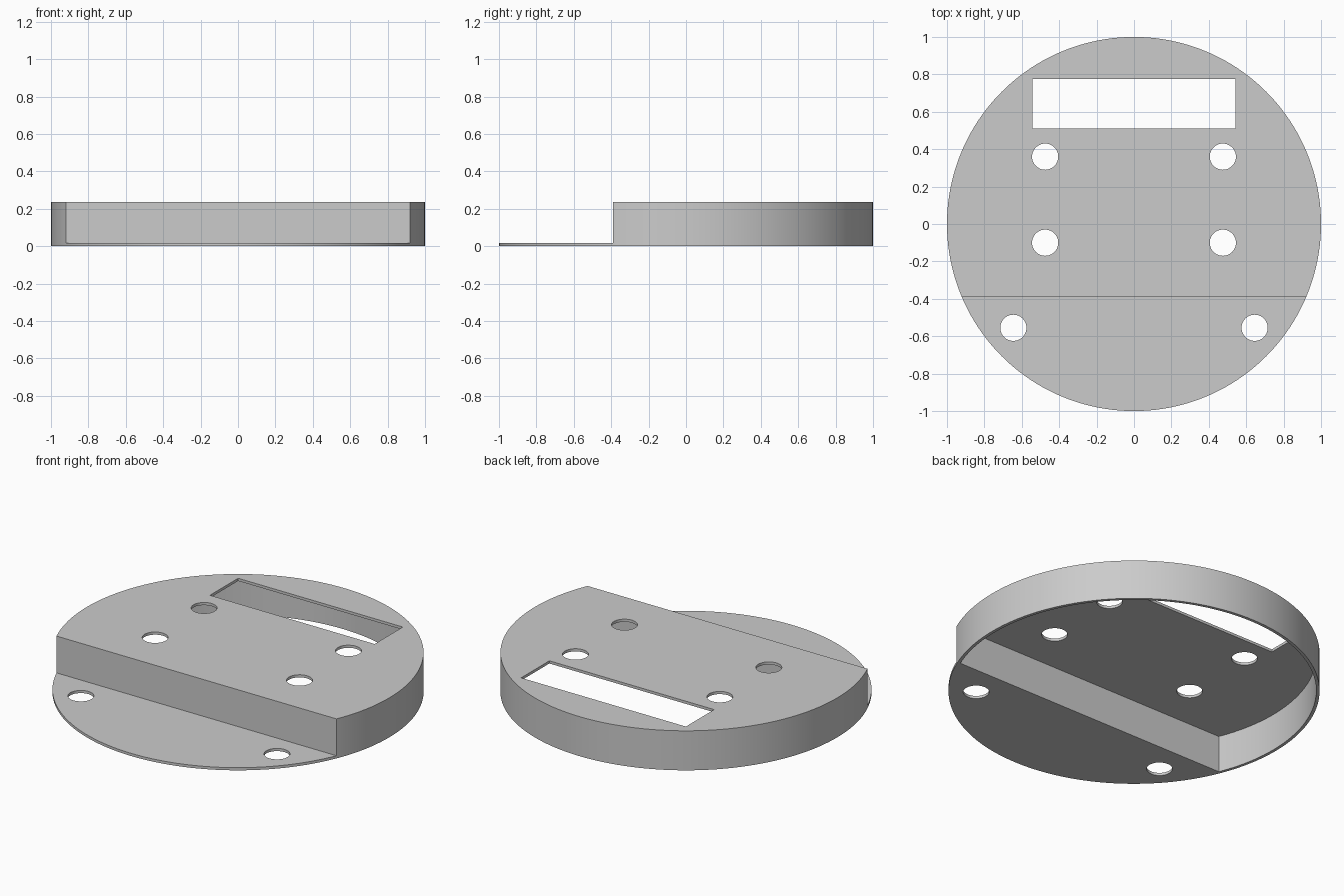
import bpy, bmesh, math

if "Cube" in bpy.data.objects:
    bpy.data.objects.remove(bpy.data.objects["Cube"], do_unlink=True)

HEIGHT, SHEET, RIM = 0.235, 0.016, 0.018
STEP_Y = -0.39

grey = bpy.data.materials.new("plain grey")
grey.use_nodes = True
grey.diffuse_color = (0.6, 0.6, 0.6, 1)
grey.node_tree.nodes["Principled BSDF"].inputs["Base Color"].default_value = (0.6, 0.6, 0.6, 1)


def circle(radius, sides, cx=0, cy=0):
    return [(cx + radius * math.cos(math.tau * i / sides),
             cy + radius * math.sin(math.tau * i / sides)) for i in range(sides)]


def box(x0, x1, y0, y1):
    return [(x0, y0), (x1, y0), (x1, y1), (x0, y1)]


def segment(radius, y_cut, steps=128):
    """Disc outline with the front cut off along a straight chord."""
    start = math.asin(y_cut / radius)
    sweep = math.pi - 2 * start
    return [(radius * math.cos(start + sweep * i / steps),
             radius * math.sin(start + sweep * i / steps)) for i in range(steps + 1)]


def prism(name, outline, z0, z1):
    bm = bmesh.new()
    face = bm.faces.new([bm.verts.new((x, y, z0)) for x, y in outline])
    top = bmesh.ops.extrude_face_region(bm, geom=[face])["geom"]
    bmesh.ops.translate(bm, vec=(0, 0, z1 - z0),
                        verts=[g for g in top if isinstance(g, bmesh.types.BMVert)])
    bmesh.ops.recalc_face_normals(bm, faces=bm.faces)
    mesh = bpy.data.meshes.new(name)
    bm.to_mesh(mesh)
    bm.free()
    mesh.materials.append(grey)
    obj = bpy.data.objects.new(name, mesh)
    bpy.context.collection.objects.link(obj)
    return obj


# Stepped round cover, cut from a solid disc
cover = prism("round_cover", circle(1, 160), 0, HEIGHT)

cutters = [
    # Lowered front ledge
    prism("ledge_cutter", box(-1.2, 1.2, -1.2, STEP_Y), SHEET, HEIGHT + 0.2),
    # Hollow underside, open at the bottom
    prism("hollow_cutter", segment(1 - RIM, STEP_Y + RIM), -0.2, HEIGHT - SHEET),
    # Rectangular slot at the back
    prism("slot_cutter", box(-0.542, 0.542, 0.51, 0.775), HEIGHT - 0.1, HEIGHT + 0.2),
]

# Mirrored pairs of round holes
for x, y in [(0.475, 0.36), (0.475, -0.1), (0.645, -0.555)]:
    for side in (-1, 1):
        cutters.append(prism("hole_cutter", circle(0.07, 40, side * x, y), -0.3, HEIGHT + 0.3))

for cutter in cutters:
    mod = cover.modifiers.new(cutter.name, 'BOOLEAN')
    mod.operation = 'DIFFERENCE'
    mod.solver = 'EXACT'
    mod.object = cutter

# Apply the cuts and discard the cutters
bpy.context.view_layer.objects.active = cover
cover.select_set(True)
for mod in list(cover.modifiers):
    bpy.ops.object.modifier_apply(modifier=mod.name)
for cutter in cutters:
    bpy.data.objects.remove(cutter, do_unlink=True)
bpy.ops.object.shade_smooth_by_angle(angle=math.radians(30))
